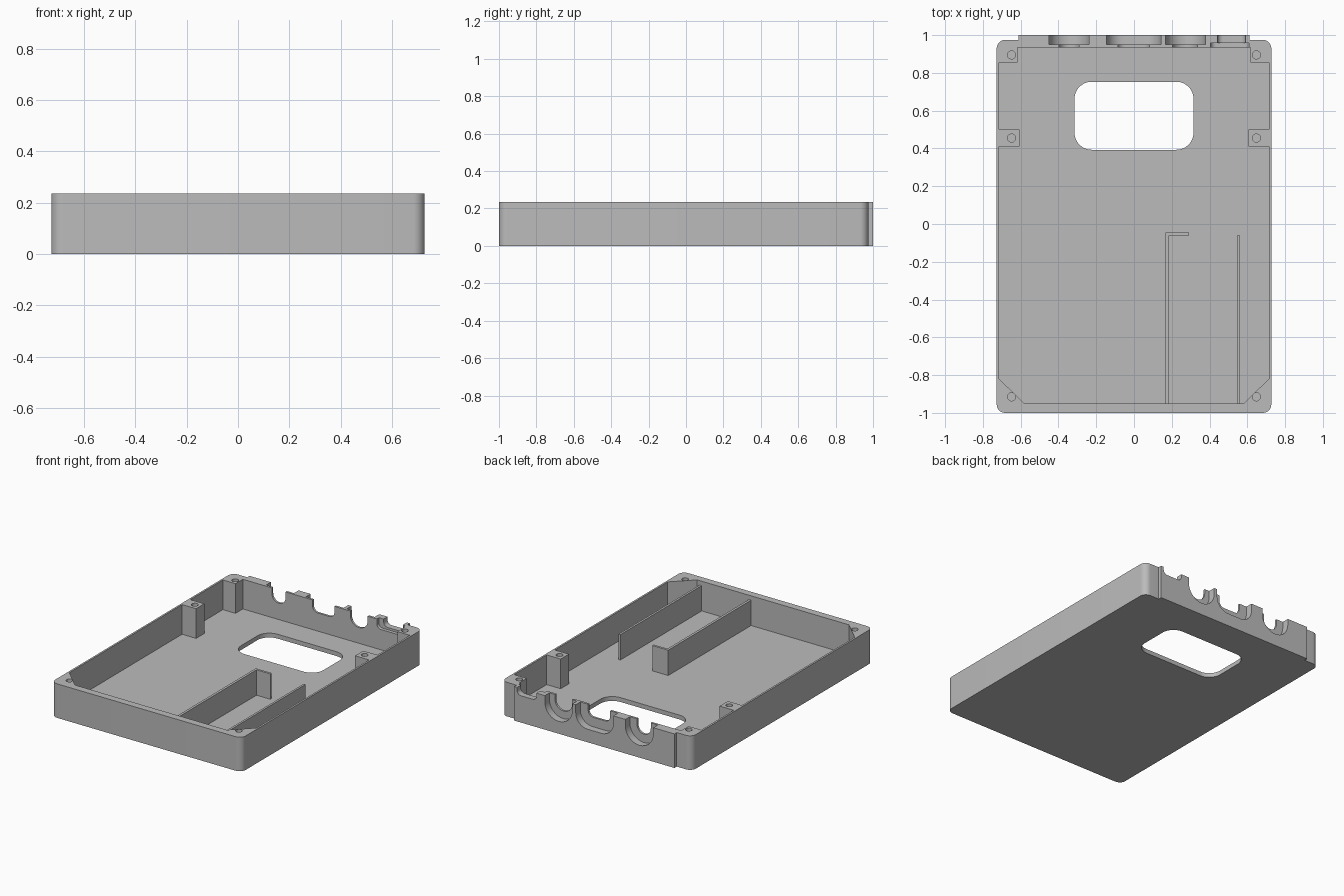
import bpy, bmesh, math
from mathutils import Vector

if "Cube" in bpy.data.objects:
    bpy.data.objects.remove(bpy.data.objects["Cube"], do_unlink=True)

HEIGHT, FLOOR, OVER = 0.235, 0.03, 0.3

grey = bpy.data.materials.new("plain_grey")
grey.use_nodes = True
grey.diffuse_color = (0.5, 0.5, 0.5, 1)
grey.node_tree.nodes["Principled BSDF"].inputs["Base Color"].default_value = (0.5, 0.5, 0.5, 1)


def fillet(corners, steps=8):
    """Outline from (x, y, radius) corners; rounded corners are right angles."""
    out = []
    for i, (x, y, r) in enumerate(corners):
        p = Vector((x, y))
        if r == 0:
            out.append(p)
            continue
        da = (Vector(corners[i - 1][:2]) - p).normalized()
        db = (Vector(corners[(i + 1) % len(corners)][:2]) - p).normalized()
        for k in range(steps + 1):
            a = math.pi / 2 * k / steps
            out.append(p + r * (da + db) - r * (math.cos(a) * db + math.sin(a) * da))
    return out


def prism(name, outline, low, high, along_y=False):
    """Extrude an outline along z, or an x-z outline along y."""
    bm = bmesh.new()
    place = (lambda p: (p[0], low, p[1])) if along_y else (lambda p: (p[0], p[1], low))
    face = bm.faces.new([bm.verts.new(place(p)) for p in outline])
    new = bmesh.ops.extrude_face_region(bm, geom=[face])["geom"]
    shift = Vector((0, high - low, 0)) if along_y else Vector((0, 0, high - low))
    bmesh.ops.translate(bm, vec=shift, verts=[v for v in new if isinstance(v, bmesh.types.BMVert)])
    bmesh.ops.recalc_face_normals(bm, faces=bm.faces)
    mesh = bpy.data.meshes.new(name)
    bm.to_mesh(mesh)
    bm.free()
    mesh.materials.append(grey)
    ob = bpy.data.objects.new(name, mesh)
    bpy.context.collection.objects.link(ob)
    return ob


def mirrored(half):
    """Close a right-hand half outline with its mirror image."""
    return half + [(-c[0], *c[1:]) for c in reversed(half)]


def cut(target, cutter):
    mod = target.modifiers.new("cut", "BOOLEAN")
    mod.operation, mod.solver, mod.object = "DIFFERENCE", "EXACT", cutter
    bpy.context.view_layer.objects.active = target
    bpy.ops.object.modifier_apply(modifier=mod.name)
    bpy.data.objects.remove(cutter, do_unlink=True)


# Tray shell with the back panel standing slightly proud
shell = [(0.727, -1, 0.045), (0.727, 0.975, 0.045), (0.612, 0.975, 0), (0.612, 1, 0)]
tray = prism("tray", fillet(mirrored(shell)), 0, HEIGHT)

# Cavity, leaving corner gussets, side posts and back corner blocks
cavity = [(0.58, -0.95), (0.714, -0.82), (0.714, 0.41), (0.607, 0.41), (0.607, 0.5),
          (0.714, 0.5), (0.714, 0.855), (0.618, 0.855), (0.618, 0.935)]
cut(tray, prism("cavity_cutter", mirrored(cavity), FLOOR, OVER))

# Rounded window in the floor
window = [(0.315, 0.393, 0.09), (0.315, 0.753, 0.09)]
cut(tray, prism("window_cutter", fillet(mirrored(window)), -0.1, 0.1))

# Blind screw holes
for side in (-1, 1):
    for y in (-0.915, 0.455, 0.895):
        ring = [(side * 0.648 + 0.022 * math.cos(k * math.pi / 6),
                 y + 0.022 * math.sin(k * math.pi / 6)) for k in range(12)]
        cut(tray, prism("screw_cutter", ring, 0.08, OVER))

# Port openings: left, right, bottom, corner radius, start and end depth
ports = [
    (-0.45, -0.237, 0.085, 0.106, 0.95, 1.1), (-0.396, -0.291, 0.143, 0.052, 0.9, 0.96),
    (-0.145, 0.142, 0.09, 0.09, 0.95, 1.1), (-0.086, 0.082, 0.155, 0.04, 0.9, 0.96),
    (0.167, 0.378, 0.085, 0.105, 0.95, 1.1), (0.204, 0.336, 0.138, 0.065, 0.9, 0.96),
    (0.442, 0.59, 0.185, 0.03, 0.93, 1.1), (0.406, 0.608, 0.17, 0.03, 0.9, 0.958),
]
for left, right, bottom, r, start, end in ports:
    outline = fillet([(left, bottom, r), (right, bottom, r), (right, OVER, 0), (left, OVER, 0)])
    cut(tray, prism("port_cutter", outline, start, end, along_y=True))

# Upright dividers on the floor
hooked = [(0.168, -0.96), (0.185, -0.96), (0.185, -0.062), (0.29, -0.062),
          (0.29, -0.046), (0.168, -0.046)]
straight = [(0.545, -0.96), (0.56, -0.96), (0.56, -0.062), (0.545, -0.062)]
dividers = [prism("hooked_divider", hooked, FLOOR - 0.01, 0.205),
            prism("straight_divider", straight, FLOOR - 0.01, 0.205)]

# Smooth the rounded corners, keep hard edges
bpy.ops.object.select_all(action="DESELECT")
for ob in [tray] + dividers:
    ob.select_set(True)
bpy.context.view_layer.objects.active = tray
bpy.ops.object.shade_smooth_by_angle(angle=math.radians(25))
